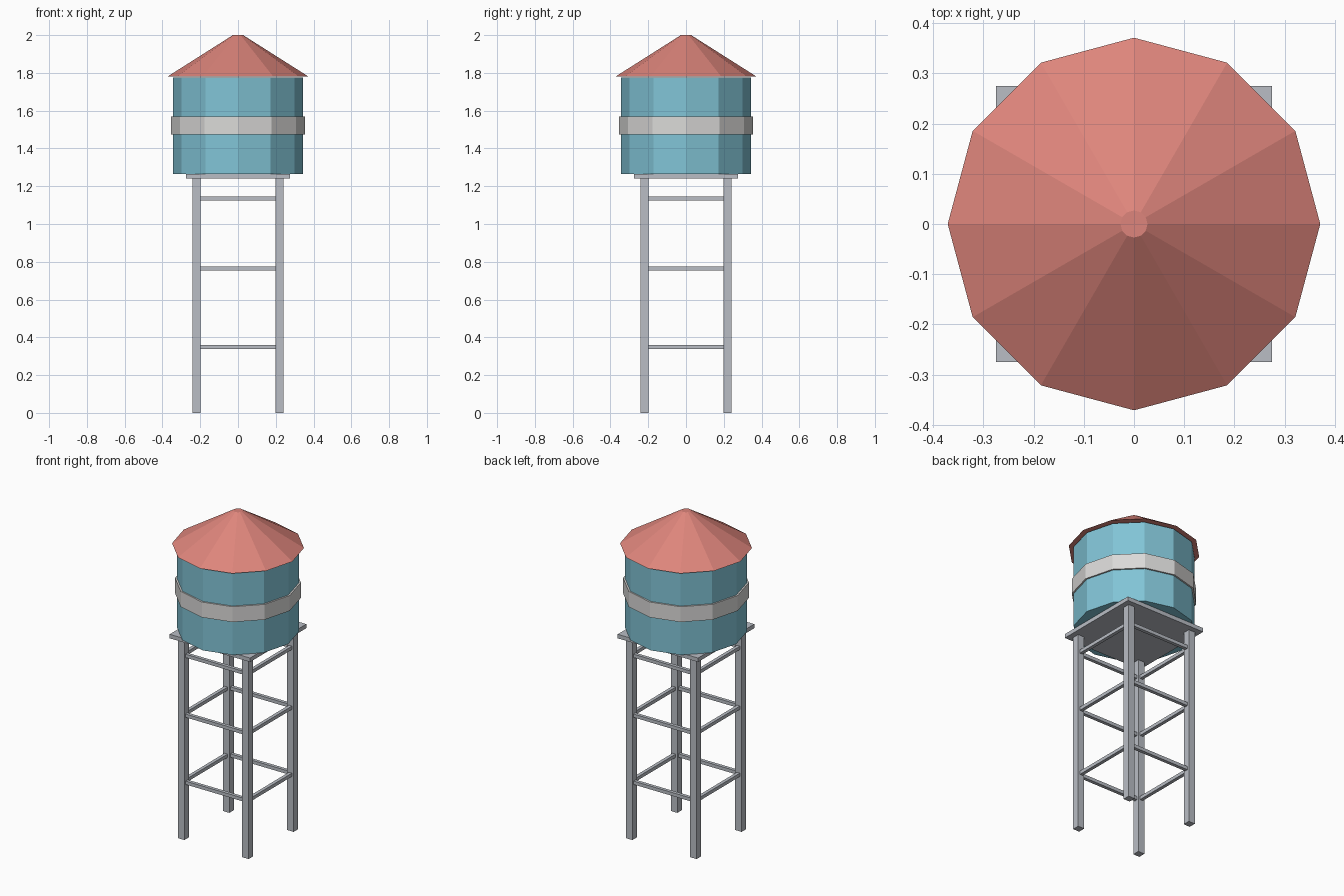
import bpy
from math import pi

cube = bpy.data.objects.get("Cube")
if cube:
    bpy.data.objects.remove(cube, do_unlink=True)


def material(name, rgb):
    mat = bpy.data.materials.new(name)
    mat.use_nodes = True
    mat.diffuse_color = (*rgb, 1)
    mat.node_tree.nodes["Principled BSDF"].inputs["Base Color"].default_value = (*rgb, 1)
    return mat


RED = material("roof red", (0.73, 0.235, 0.2))
TEAL = material("tank teal", (0.22, 0.55, 0.67))
PALE = material("band pale grey", (0.7, 0.695, 0.685))
STEEL = material("steel grey", (0.49, 0.515, 0.56))


def finish(name, mat):
    obj = bpy.context.object
    obj.name = obj.data.name = name
    obj.data.materials.append(mat)
    return obj


def box(name, size, centre, mat, turn=0):
    bpy.ops.mesh.primitive_cube_add(size=1, location=centre, rotation=(0, 0, turn))
    obj = finish(name, mat)
    obj.scale = size
    return obj


def drum(name, r_low, r_high, z_low, z_high, mat):
    bpy.ops.mesh.primitive_cone_add(vertices=12, radius1=r_low, radius2=r_high,
                                    depth=z_high - z_low,
                                    location=(0, 0, (z_low + z_high) / 2))
    return finish(name, mat)


LEG = 0.22       # leg centre distance from each axis
LEG_WIDTH = 0.044
DECK = 1.24      # underside of the platform

# Legs
for x, side in ((LEG, "left"), (-LEG, "right")):
    for y, end in ((-LEG, "front"), (LEG, "back")):
        box(f"{end}_{side}_leg", (LEG_WIDTH, LEG_WIDTH, DECK), (x, y, DECK / 2), STEEL)

# Horizontal braces between neighbouring legs, at three levels
span = 2 * LEG - LEG_WIDTH
for level, z in (("lower", 0.35), ("middle", 0.765), ("upper", 1.135)):
    for side, pos, turn in (("front", (0, -LEG), 0), ("back", (0, LEG), 0),
                            ("left", (LEG, 0), pi / 2), ("right", (-LEG, 0), pi / 2)):
        box(f"{level}_{side}_brace", (span, 0.021, 0.021), (*pos, z), STEEL, turn)

# Platform, tank, band and conical roof
box("platform", (0.55, 0.55, 0.025), (0, 0, DECK + 0.0125), STEEL)
drum("tank", 0.344, 0.344, 1.265, 1.775, TEAL)
drum("tank_band", 0.354, 0.354, 1.473, 1.568, PALE)
drum("roof", 0.371, 0.027, 1.782, 2.0, RED)
